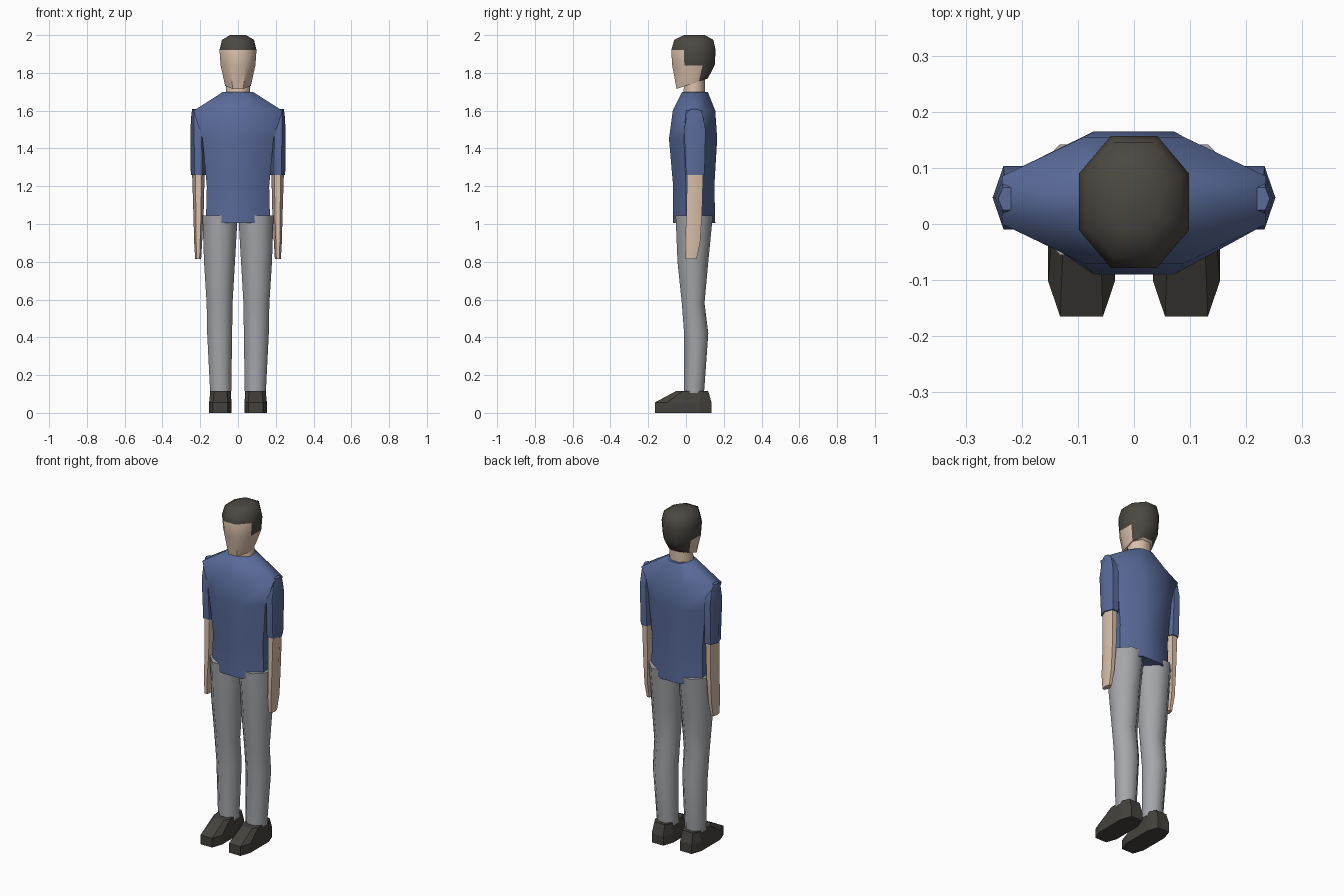
import bpy, bmesh, math

cube = bpy.data.objects.get("Cube")
if cube:
    bpy.data.objects.remove(cube, do_unlink=True)


def material(name, r, g, b):
    m = bpy.data.materials.new(name)
    m.use_nodes = True
    m.diffuse_color = (r, g, b, 1)
    node = m.node_tree.nodes["Principled BSDF"]
    node.inputs["Base Color"].default_value = (r, g, b, 1)
    node.inputs["Roughness"].default_value = 0.8
    return m


SKIN = material("skin", 0.69, 0.52, 0.40)
HAIR = material("dark_hair", 0.072, 0.065, 0.054)
SHIRT = material("blue_shirt", 0.10, 0.145, 0.32)
TROUSERS = material("grey_trousers", 0.37, 0.38, 0.40)
SHOES = material("dark_shoes", 0.06, 0.055, 0.047)


def octagon(fx=0.4, fy=0.4):
    return [(1, -fy), (1, fy), (fx, 1), (-fx, 1),
            (-1, fy), (-1, -fy), (-fx, -1), (fx, -1)]


HEXAGON = [(math.cos(i * math.pi / 3), 1.15 * math.sin(i * math.pi / 3)) for i in range(6)]


def loft(name, outline, rings, mats, sides=(1,), rule=None, angle=50):
    """Rings are (z, x0, x1, y0, y1, rise); rise lifts the back of a ring."""
    for s in sides:
        bm = bmesh.new()
        loops = []
        for z, x0, x1, y0, y1, *rise in rings:
            loops.append([bm.verts.new((
                s * ((x0 + x1) / 2 + u * (x1 - x0) / 2),
                (y0 + y1) / 2 + v * (y1 - y0) / 2,
                z + (rise[0] * (v + 1) / 2 if rise else 0))) for u, v in outline])
        n = len(outline)
        for a, b in zip(loops, loops[1:]):
            for i in range(n):
                j = (i + 1) % n
                bm.faces.new((a[i], a[j], b[j], b[i]))
        bm.faces.new(loops[0][::-1])
        bm.faces.new(loops[-1])
        bmesh.ops.recalc_face_normals(bm, faces=bm.faces)
        if rule:
            for f in bm.faces:
                f.material_index = rule(f.calc_center_median())
        prefix = "" if len(sides) == 1 else ("left_" if s > 0 else "right_")
        mesh = bpy.data.meshes.new(prefix + name)
        bm.to_mesh(mesh)
        bm.free()
        for m in mats:
            mesh.materials.append(m)
        obj = bpy.data.objects.new(prefix + name, mesh)
        bpy.context.collection.objects.link(obj)
        bpy.ops.object.select_all(action='DESELECT')
        obj.select_set(True)
        bpy.context.view_layer.objects.active = obj
        if angle:
            bpy.ops.object.shade_smooth_by_angle(angle=math.radians(angle))


def hairline(c):
    # Low at the nape, mid height at the temples, high on the forehead
    limit = 1.92 if c.y < 0 else 1.84 if c.y < 0.07 else 0
    return 1 if c.z > limit else 0


BOTH = (1, -1)

# Head with hair, and neck
loft("head", octagon(0.42, 0.43), [
    (1.715, -0.068, 0.068, -0.05, 0.115, 0.055),
    (1.84, -0.092, 0.092, -0.073, 0.152),
    (1.92, -0.098, 0.098, -0.078, 0.157),
    (1.975, -0.085, 0.085, -0.062, 0.145),
    (2.0, -0.042, 0.042, -0.01, 0.1)], [SKIN, HAIR], rule=hairline)
loft("neck", octagon(), [
    (1.66, -0.066, 0.066, -0.018, 0.1),
    (1.78, -0.062, 0.062, -0.005, 0.1)], [SKIN])

# Shirt body
loft("shirt", octagon(0.38, 0.38), [
    (1.005, -0.17, 0.17, -0.07, 0.155),
    (1.2, -0.165, 0.165, -0.068, 0.15),
    (1.45, -0.188, 0.188, -0.09, 0.165),
    (1.6, -0.235, 0.235, -0.07, 0.155),
    (1.7, -0.078, 0.078, -0.02, 0.115)], [SHIRT])

# Sleeves and bare forearms
loft("sleeve", HEXAGON, [
    (1.26, 0.17, 0.25, 0.0, 0.098),
    (1.5, 0.174, 0.252, -0.01, 0.104),
    (1.58, 0.185, 0.247, 0.005, 0.088),
    (1.61, 0.21, 0.242, 0.025, 0.065)], [SHIRT], BOTH)
loft("forearm", HEXAGON, [
    (0.815, 0.195, 0.227, -0.002, 0.056),
    (0.9, 0.19, 0.232, -0.006, 0.075),
    (1.05, 0.182, 0.236, 0.002, 0.085),
    (1.3, 0.176, 0.244, 0.006, 0.092)], [SKIN], BOTH)

# Trouser legs
loft("trouser_leg", octagon(), [
    (0.1, 0.036, 0.147, -0.01, 0.095),
    (0.42, 0.031, 0.163, -0.01, 0.118),
    (0.58, 0.029, 0.166, -0.022, 0.098),
    (0.8, 0.016, 0.18, -0.045, 0.118),
    (1.045, 0.002, 0.188, -0.055, 0.142)], [TROUSERS], BOTH)

# Faceted shoes with a sloping toe
loft("shoe", octagon(0.64, 0.58), [
    (0.0, 0.034, 0.153, -0.165, 0.135),
    (0.055, 0.034, 0.153, -0.165, 0.135),
    (0.117, 0.04, 0.146, -0.05, 0.117)], [SHOES], BOTH, angle=0)
